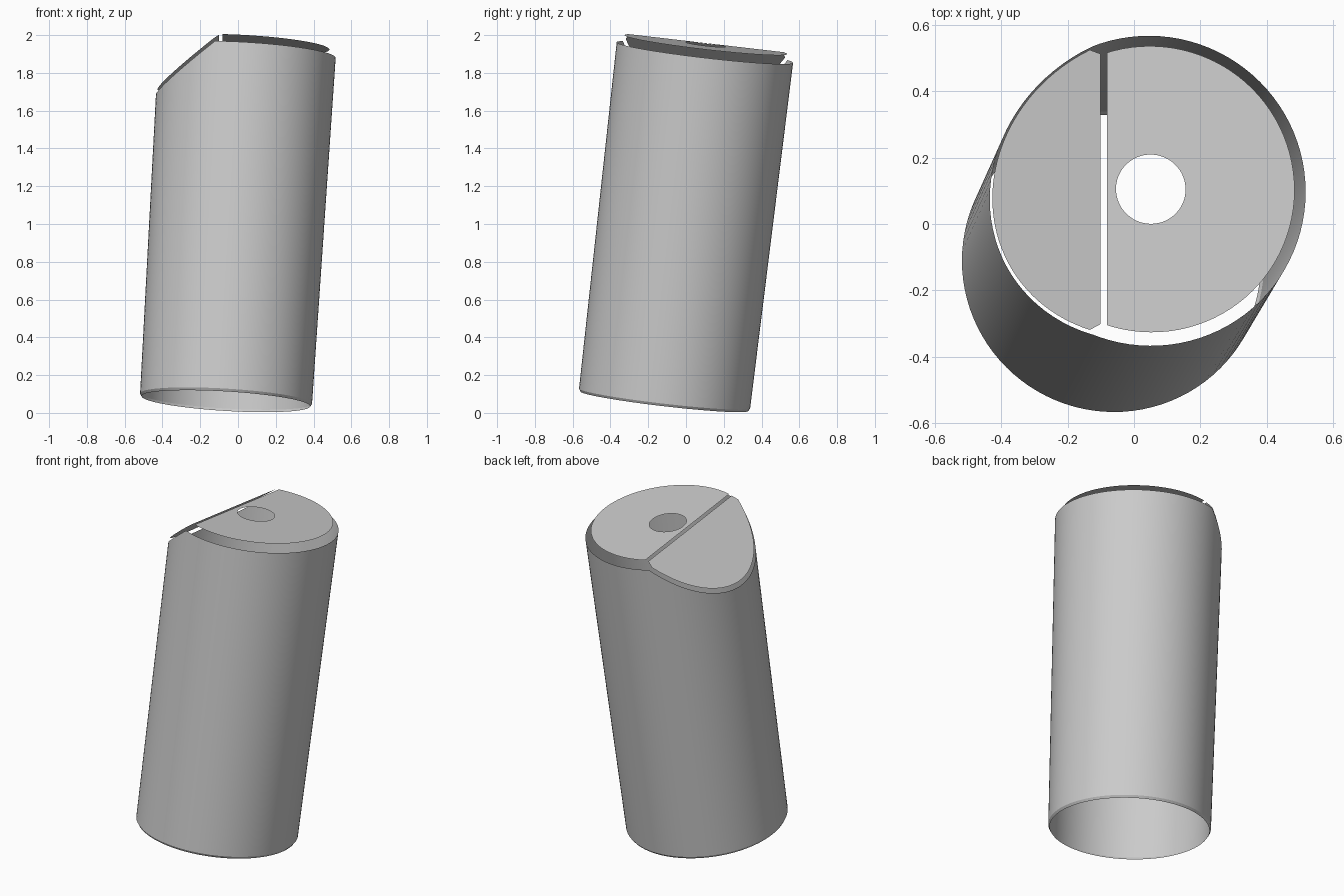
import bpy, bmesh, math
from mathutils import Vector, Matrix

cube = bpy.data.objects.get("Cube")
if cube:
    bpy.data.objects.remove(cube, do_unlink=True)

SEGMENTS = 96

# One plain grey for everything
grey = bpy.data.materials.new("plain_grey")
grey.use_nodes = True
colour = (0.6, 0.6, 0.6, 1)
grey.diffuse_color = colour
grey.node_tree.nodes["Principled BSDF"].inputs["Base Color"].default_value = colour

# Leaning frame: origin at the centre of the upper rim, local z along the tube
top = Vector((0.048, 0.1, 1.908))
bottom = Vector((-0.064, -0.115, 0.062))
axis = (top - bottom).normalized()
side_y = Vector((0, axis.z, -axis.y)).normalized()
side_x = side_y.cross(axis)
frame = Matrix((side_x, side_y, axis)).transposed().to_4x4()
frame.translation = top
length = (top - bottom).length


def finish(name, bm, smooth=False):
    mesh = bpy.data.meshes.new(name)
    bm.to_mesh(mesh)
    bm.free()
    mesh.materials.append(grey)
    obj = bpy.data.objects.new(name, mesh)
    bpy.context.collection.objects.link(obj)
    obj.matrix_world = frame
    if smooth:
        bpy.ops.object.select_all(action="DESELECT")
        obj.select_set(True)
        bpy.context.view_layer.objects.active = obj
        bpy.ops.object.shade_smooth_by_angle(angle=math.radians(30))


def revolve(profile):
    """Sheet of quads through (radius, height) rings."""
    bm = bmesh.new()
    rings = []
    for r, h in profile:
        angles = [2 * math.pi * i / SEGMENTS for i in range(SEGMENTS)]
        rings.append([bm.verts.new((r * math.cos(a), r * math.sin(a), h)) for a in angles])
    for low, high in zip(rings, rings[1:]):
        for i in range(SEGMENTS):
            j = (i + 1) % SEGMENTS
            bm.faces.new((low[i], low[j], high[j], high[i]))
    return bm


def trim(bm, point, normal):
    """Remove everything on the side the normal points to."""
    bm.normal_update()
    geom = bm.verts[:] + bm.edges[:] + bm.faces[:]
    bmesh.ops.bisect_plane(bm, geom=geom, plane_co=point, plane_no=normal, clear_outer=True)


# Tube: thin, slightly flared wall with a tiny lower lip and a slanted cut
slope = 0.85
tube = revolve([(0.447, -length), (0.456, 0.014 - length), (0.47, 0)])
trim(tube, (-0.17, 0, 0), (-slope, 0, 1))
finish("tube_wall", tube, smooth=True)

# Flat cap: disc with a round hole, floating just above the rim
cap = revolve([(0.434, 0.042), (0.105, 0.042)])
trim(cap, (-0.132, 0, 0), (-1, 0, 0))
finish("top_cap", cap)

# Slanted plate: arc closing the cut, with clipped corners beside the slit
edge, corner_x, radius = -0.152, -0.182, 0.462
start = math.acos(corner_x / radius)
outline = [(edge, 0.41)]
for i in range(SEGMENTS // 2 + 1):
    a = start + (2 * math.pi - 2 * start) * i / (SEGMENTS // 2)
    outline.append((radius * math.cos(a), radius * math.sin(a)))
outline.append((edge, -0.41))
plate = bmesh.new()
plate.faces.new([plate.verts.new((x, y, 0.038 + slope * (x - edge))) for x, y in outline])
finish("slanted_plate", plate)
